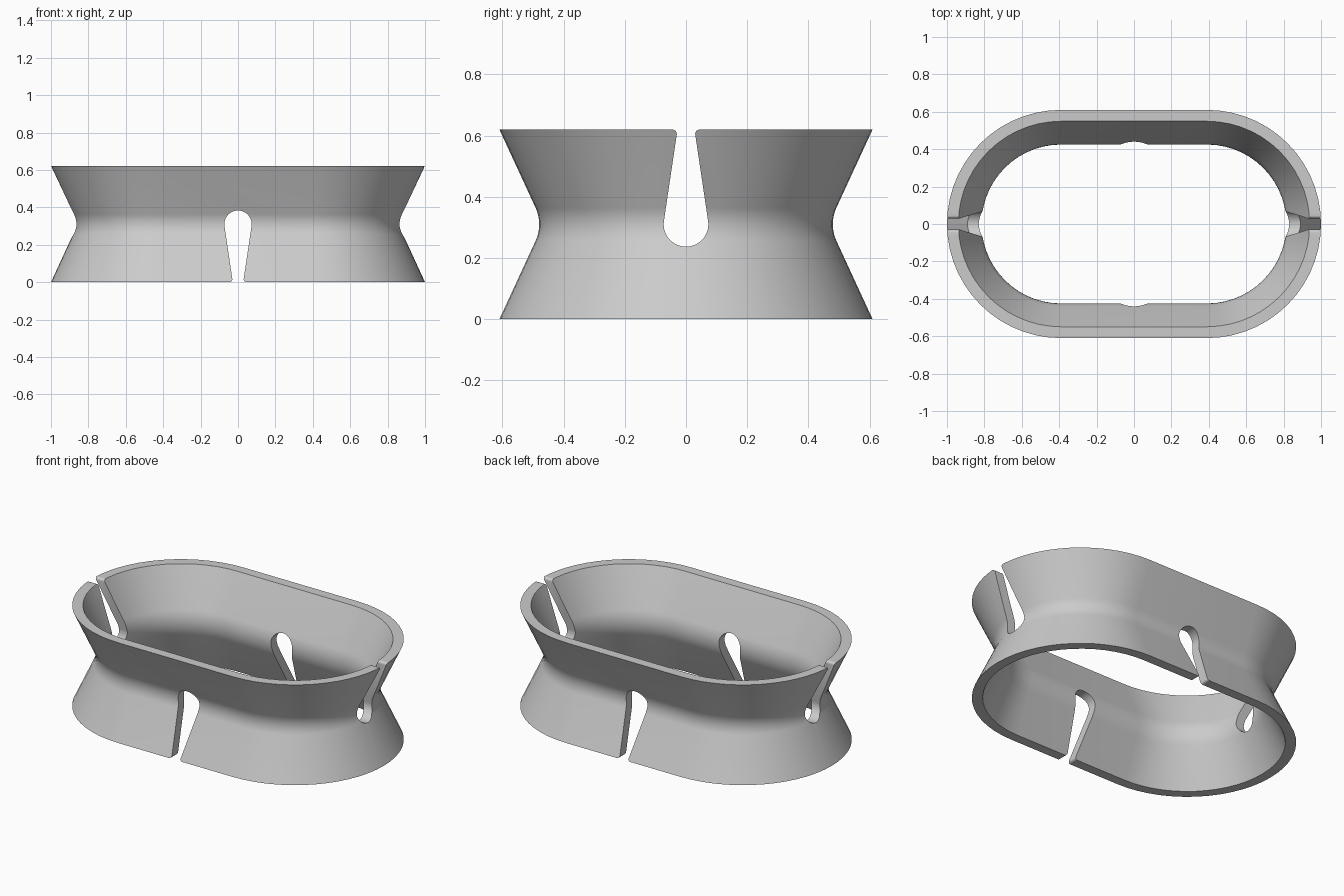
import bpy, bmesh, math
from math import sin, cos, pi

if "Cube" in bpy.data.objects:
    bpy.data.objects.remove(bpy.data.objects["Cube"])

HALF_LEN, HEIGHT, RIM, WAIST, WALL, FILLET = 0.39, 0.62, 0.61, 0.48, 0.055, 0.13
MID = HEIGHT / 2
SLOPE = math.atan(0.46)

grey = bpy.data.materials.new("light grey")
grey.diffuse_color = (0.6, 0.6, 0.6, 1)
grey.use_nodes = True
grey.node_tree.nodes["Principled BSDF"].inputs["Base Color"].default_value = grey.diffuse_color


def make_object(name, bm):
    bmesh.ops.recalc_face_normals(bm, faces=bm.faces)
    mesh = bpy.data.meshes.new(name)
    bm.to_mesh(mesh)
    bm.free()
    mesh.materials.append(grey)
    obj = bpy.data.objects.new(name, mesh)
    bpy.context.collection.objects.link(obj)
    return obj


def waisted_side(rim, waist, radius, steps=10):
    """Wall line from bottom to top with a rounded waist."""
    arc = []
    for i in range(steps + 1):
        a = -SLOPE + 2 * SLOPE * i / steps
        arc.append((waist + radius * (1 - cos(a)), MID + radius * sin(a)))
    return [(rim, 0)] + arc + [(rim, HEIGHT)]


# Sleeve: waisted wall section swept around a stadium outline
outer = waisted_side(RIM, WAIST, FILLET)
inner = waisted_side(RIM - WALL / cos(SLOPE), WAIST - WALL, FILLET + WALL)
section = outer + inner[::-1]
bm = bmesh.new()
rings = []
SEG = 28
for side in (1, -1):
    for i in range(SEG + 1):
        a = -pi / 2 + pi * i / SEG + (0 if side == 1 else pi)
        rings.append([bm.verts.new((side * HALF_LEN + r * cos(a), r * sin(a), z))
                      for r, z in section])
n = len(section)
for k, ring in enumerate(rings):
    nxt = rings[(k + 1) % len(rings)]
    for j in range(n):
        bm.faces.new((ring[j], nxt[j], nxt[(j + 1) % n], ring[(j + 1) % n]))
sleeve = make_object("sleeve", bm)


# Keyhole slots: round end at the waist, tapering to a rounded mouth
def keyhole():
    r, mouth, corner = 0.073, 0.030, 0.015
    half = [(mouth + corner, -0.05), (mouth + corner, 0)]
    for i in range(1, 6):
        a = pi / 2 * i / 5
        half.append((mouth + corner * (1 - sin(a)), corner * (1 - cos(a))))
    for i in range(15):
        a = -0.14 + (pi / 2 + 0.14) * i / 14
        half.append((r * cos(a), MID + r * sin(a)))
    return half + [(-u, z) for u, z in half[-2::-1]]


def slot_cutter(name, along_x):
    bm = bmesh.new()
    ends = []
    for d in (-1.3, 1.3):
        ends.append([bm.verts.new((d, u, HEIGHT - z) if along_x else (u, d, z))
                     for u, z in keyhole()])
    a, b = ends
    bm.faces.new(a)
    bm.faces.new(b)
    for i in range(len(a)):
        j = (i + 1) % len(a)
        bm.faces.new((a[i], a[j], b[j], b[i]))
    obj = make_object(name, bm)
    obj.hide_render = True
    return obj


bpy.context.view_layer.objects.active = sleeve
sleeve.select_set(True)
for name, along_x in (("long_side_slots", False), ("end_slots", True)):
    cutter = slot_cutter(name, along_x)
    mod = sleeve.modifiers.new(name, 'BOOLEAN')
    mod.operation = 'DIFFERENCE'
    mod.solver = 'EXACT'
    mod.object = cutter
    bpy.ops.object.modifier_apply(modifier=mod.name)
    bpy.data.objects.remove(cutter)

bpy.ops.object.shade_smooth_by_angle(angle=math.radians(30))
